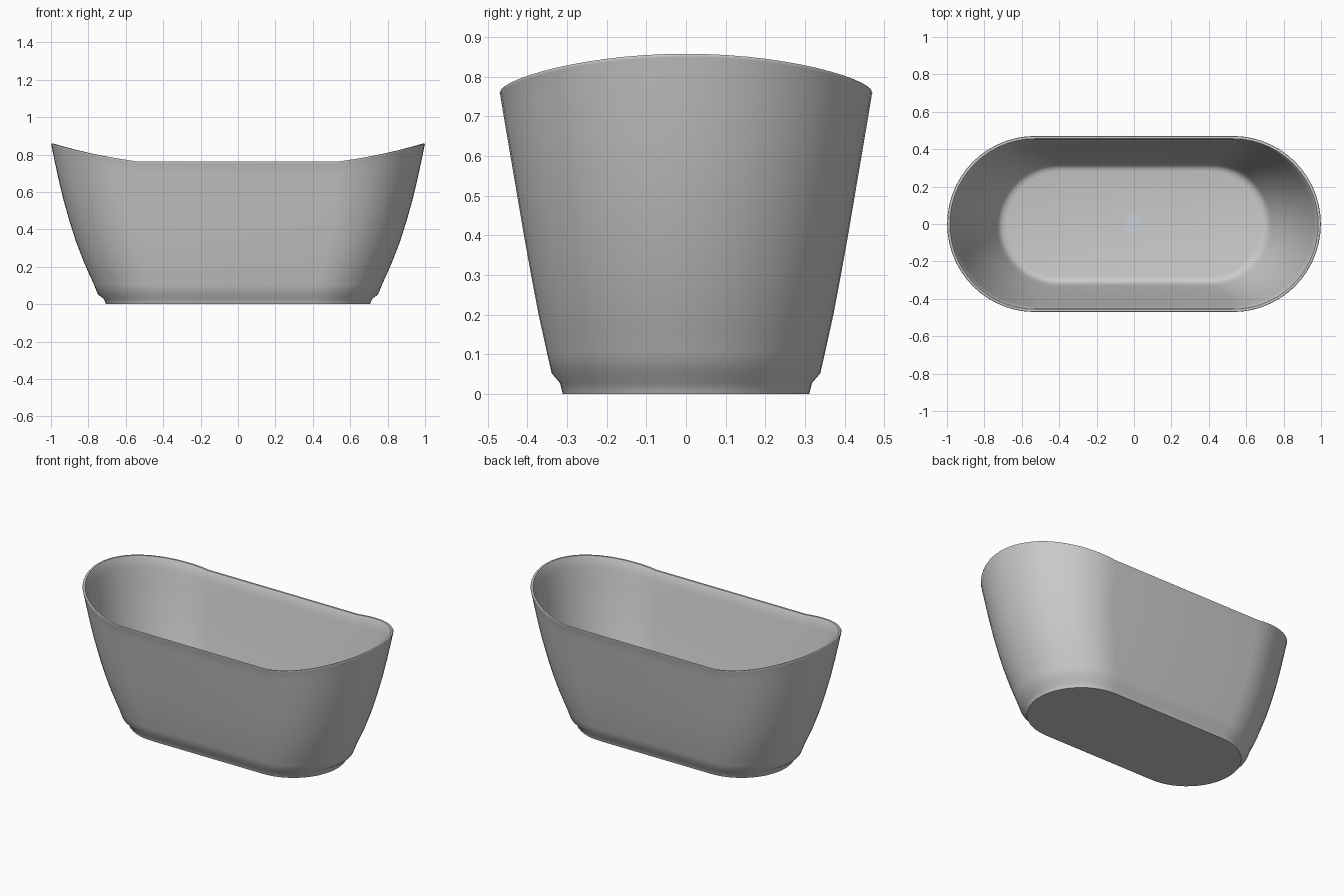
import bpy, bmesh, math

if "Cube" in bpy.data.objects:
    bpy.data.objects.remove(bpy.data.objects["Cube"])

SEG = 28          # segments per rounded end
LIFT = 0.096      # how far the ends of the rim rise
RIM_Z = 0.762

# Outer profile: (half length, half width, height at the straight sides)
outer = [(0.706, 0.311, 0.0), (0.716, 0.318, 0.027), (0.749, 0.339, 0.052),
         (0.771, 0.350, 0.1), (0.797, 0.361, 0.15), (0.822, 0.372, 0.2),
         (0.866, 0.391, 0.3), (0.902, 0.409, 0.4), (0.934, 0.426, 0.5),
         (0.961, 0.443, 0.6), (0.985, 0.460, 0.7), (0.998, 0.469, 0.755)]
# Flat lip with small soft edges
lip = [(0.999, 0.4705, 0.759), (0.997, 0.469, RIM_Z), (0.985, 0.456, RIM_Z), (0.982, 0.453, 0.758)]
# Inner wall follows the outer one, then fillets into the floor
T = 0.018
inner = [(a - T, b - T, z) for a, b, z in reversed(outer[3:-1])]
fillet = [(0.733, 0.323, 0.062), (0.722, 0.314, 0.044), (0.705, 0.302, 0.031),
          (0.68, 0.283, 0.026)]


def ring(bm, a, b, z):
    """Stadium-shaped loop whose ends sweep upward with height."""
    k = min(max((z - 0.05) / (RIM_Z - 0.05), 0), 1)
    verts = []
    for side in (1, -1):
        for i in range(SEG + 1):
            p = -math.pi / 2 + math.pi * i / SEG
            c = math.cos(p)
            x, y = (a - b) + b * c, b * math.sin(p)
            verts.append(bm.verts.new((side * x, side * y,
                                       z + LIFT * k * (0.6 * c + 0.4 * c * c))))
    return verts


def finish(bm, name, angle):
    bmesh.ops.recalc_face_normals(bm, faces=bm.faces)
    me = bpy.data.meshes.new(name)
    bm.to_mesh(me)
    bm.free()
    ob = bpy.data.objects.new(name, me)
    bpy.context.collection.objects.link(ob)
    bpy.ops.object.select_all(action='DESELECT')
    ob.select_set(True)
    bpy.context.view_layer.objects.active = ob
    bpy.ops.object.shade_smooth_by_angle(angle=math.radians(angle))
    return ob


# Tub shell: outside, lip, inside and floor as one skin
bm = bmesh.new()
rings = [ring(bm, *p) for p in outer + lip + inner + fillet]
for r0, r1 in zip(rings, rings[1:]):
    n = len(r0)
    for i in range(n):
        j = (i + 1) % n
        bm.faces.new((r0[i], r0[j], r1[j], r1[i]))
bm.faces.new(rings[0][::-1])
bm.faces.new(rings[-1])
finish(bm, "bathtub_shell", 50)

# Drain plate, almost flush with the floor
bm = bmesh.new()
bmesh.ops.create_cone(bm, cap_ends=True, segments=32, radius1=0.05, radius2=0.05, depth=0.004)
bmesh.ops.translate(bm, verts=bm.verts, vec=(0, 0, 0.0247))
drain = finish(bm, "drain", 30)
mat = bpy.data.materials.new("pale_metal")
mat.diffuse_color = (0.6, 0.64, 0.7, 1)
mat.use_nodes = True
mat.node_tree.nodes["Principled BSDF"].inputs["Base Color"].default_value = mat.diffuse_color
drain.data.materials.append(mat)
